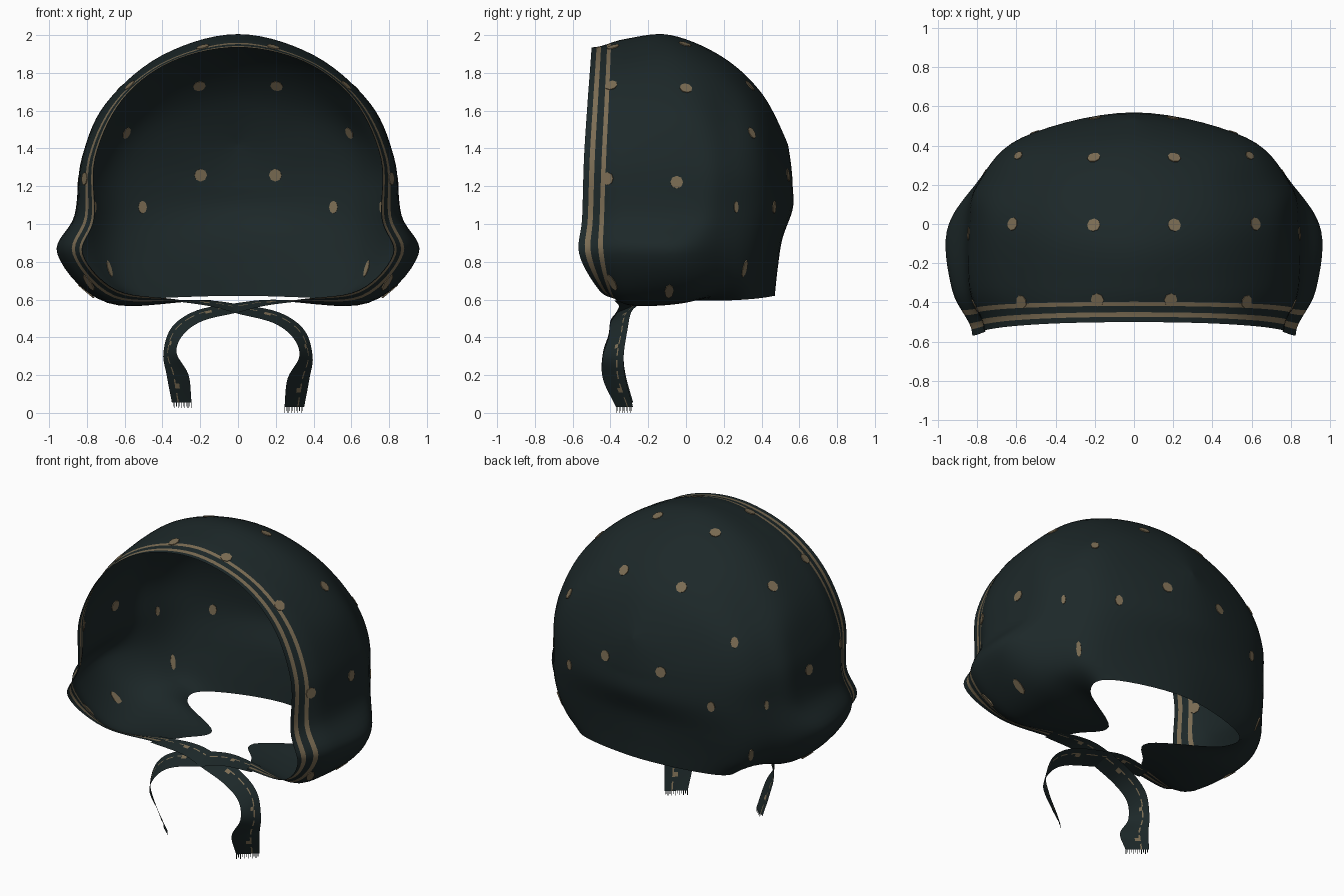
import bpy
import bmesh
from mathutils import Matrix, Vector
from mathutils.bvhtree import BVHTree

if "Cube" in bpy.data.objects:
    bpy.data.objects.remove(bpy.data.objects["Cube"], do_unlink=True)


def make_material(name, rgb):
    mat = bpy.data.materials.new(name)
    mat.use_nodes = True
    mat.diffuse_color = (*rgb, 1)
    mat.node_tree.nodes["Principled BSDF"].inputs["Base Color"].default_value = (*rgb, 1)
    return mat


cloth = make_material("dark teal cloth", (0.012, 0.021, 0.022))
tan = make_material("tan print", (0.2, 0.152, 0.088))


def finish(bm, name, smooth=True):
    mesh = bpy.data.meshes.new(name)
    for face in bm.faces:
        face.smooth = smooth
    bm.to_mesh(mesh)
    bm.free()
    mesh.materials.append(cloth)
    mesh.materials.append(tan)
    obj = bpy.data.objects.new(name, mesh)
    bpy.context.collection.objects.link(obj)
    return obj


def spline(points, u):
    """Smooth curve through points[1:-1]; the end points only steer it."""
    i = min(int(u), len(points) - 4)
    f = u - i
    a, b, c, d = points[i:i + 4]
    return (b * 2 + (c - a) * f + (a * 2 - b * 5 + c * 4 - d) * f ** 2
            + (b * 3 - a - c * 3 + d) * f ** 3) / 2


def mirrored(p):
    return Vector((-p.x, p.y, p.z))


def grid_faces(bm, rows, is_tan):
    for i in range(len(rows) - 1):
        for j in range(len(rows[i]) - 1):
            face = bm.faces.new((rows[i][j], rows[i][j + 1], rows[i + 1][j + 1], rows[i + 1][j]))
            face.material_index = int(is_tan(i, j))


# Half arches of the hood, front rim to back seam, each from crown to neck edge
arches = [
    [(0, -.5, 1.935), (.35, -.505, 1.86), (.61, -.52, 1.66), (.755, -.54, 1.35),
     (.76, -.55, 1.03), (.82, -.565, .84), (.64, -.46, .65), (.32, -.37, .6)],
    [(0, -.32, 1.98), (.4, -.32, 1.87), (.68, -.32, 1.64), (.82, -.33, 1.35),
     (.85, -.34, 1.05), (.92, -.34, .84), (.68, -.31, .585), (.25, -.22, .592)],
    [(0, -.08, 2), (.4, -.05, 1.89), (.7, 0, 1.63), (.82, 0, 1.35),
     (.86, 0, 1.05), (.95, -.04, .84), (.7, 0, .6), (.15, -.05, .597)],
    [(0, .2, 1.88), (.38, .2, 1.79), (.65, .2, 1.56), (.78, .2, 1.32),
     (.8, .2, 1.08), (.81, .19, .85), (.7, .2, .68), (.5, .2, .595)],
    [(0, .41, 1.68), (.3, .41, 1.6), (.5, .41, 1.46), (.57, .43, 1.28),
     (.57, .44, 1.08), (.57, .41, .88), (.55, .38, .72), (.48, .37, .605)],
    [(0, .54, 1.42), (0, .55, 1.36), (0, .56, 1.28), (0, .565, 1.2),
     (0, .565, 1.08), (0, .51, .92), (0, .485, .76), (0, .47, .62)],
]
arches = [[Vector(p) for p in arch] for arch in arches]
# The rim leaves straight forward; the back seam is smooth across the middle
arches.insert(0, [Vector((b.x, 2 * a.y - b.y, b.z)) for a, b in zip(arches[0], arches[1])])
arches.append([mirrored(p) for p in arches[-2]])


def hood_point(s, t):
    arch = [spline([a[k] for a in arches], s) for k in range(len(arches[0]))]
    arch = [mirrored(arch[1])] + arch + [arch[-1] * 2 - arch[-2]]
    return spline(arch, t)


# Hood shell: extra rows near the rim carry the two printed bands
steps = 7
rim_rows = [0, .15, .29, .48, .6]
rows_s = rim_rows + [i / steps for i in range(5, 5 * steps + 1)]
bm = bmesh.new()
rows = []
for s in rows_s:
    half = [hood_point(s, k / steps) for k in range(7 * steps + 1)]
    full = [mirrored(p) for p in reversed(half[1:])] + half
    rows.append([bm.verts.new(p) for p in full])
grid_faces(bm, rows, lambda i, j: i in (1, 3))
bmesh.ops.remove_doubles(bm, verts=bm.verts, dist=0.0005)
bmesh.ops.recalc_face_normals(bm, faces=bm.faces)
tree = BVHTree.FromBMesh(bm)
finish(bm, "hood_shell")

# Printed dots: thin plates pressed through the shell, seen inside and out;
# each group has its own width and length
dot_groups = [
    (1, 1, [(.21, 0, 1.97), (.62, 0, 1.72), (.83, -.05, 1.22), (.21, .36, 1.75),
            (.2, .55, 1.26), (.19, -.39, 1.95), (.57, -.395, 1.73), (.81, -.415, 1.24)]),
    (.7, 1, [(.6, .36, 1.49), (.5, .45, 1.09)]),
    (.4, .9, [(.8, .29, 1.09)]),
    (.45, 1.4, [(.67, .3, .77)]),
    (.7, 1.6, [(.8, -.4, .68), (.79, -.09, .66)]),
]
bm = bmesh.new()
for width, length, dots in dot_groups:
    for p in [Vector(d) for d in dots] + [mirrored(Vector(d)) for d in dots]:
        spot, normal, _, _ = tree.find_nearest(p)
        # Local y follows the upward direction on the surface
        place = normal.to_track_quat("Z", "Y").to_matrix().to_4x4()
        place.translation = spot
        place = place @ Matrix.Diagonal((width, length, 1, 1))
        bmesh.ops.create_cone(bm, cap_ends=True, segments=8, radius1=.034,
                              radius2=.034, depth=.008, matrix=place)
for face in bm.faces:
    face.material_index = 1
finish(bm, "printed_dots", smooth=False)

# Chin ties: ribbon centres with half-width vectors, crossing under the chin
tie_path = [
    ((-.36, -.33, .595), (0, .05, 0)), ((-.15, -.3, .58), (0, .055, .015)),
    ((0, -.31, .55), (0, .06, .025)), ((.2, -.345, .505), (.015, .055, .028)),
    ((.32, -.36, .42), (.03, .05, .02)), ((.36, -.385, .3), (.035, .055, 0)),
    ((.32, -.38, .18), (.058, .06, 0)), ((.298, -.325, .03), (.052, .045, 0)),
]
columns = [-1, -.5, 0, .3, .42, 1]


def extended(points):
    return [points[0] * 2 - points[1]] + points + [points[-1] * 2 - points[-2]]


def build_tie(name, side, lift):
    centres = extended([Vector(c) for c, _ in tie_path])
    widths = extended([Vector(w) for _, w in tie_path])
    bm = bmesh.new()
    rows = []
    count = (len(tie_path) - 1) * 6
    for i in range(count + 1):
        c, w = spline(centres, i / 6), spline(widths, i / 6)
        c.z += lift * i / count
        points = [c + w * k for k in columns]
        rows.append([bm.verts.new((p.x * side, p.y, p.z)) for p in points])
    # Broken printed line with a few wider spots
    grid_faces(bm, rows, lambda i, j: (j == 3 and i % 3 > 0) or (j == 2 and i % 11 == 5))
    # Frayed end threads
    threads = 12
    for k in range(threads):
        a = c + w * (2 * k / threads - 1)
        b = a + w * .06
        drop = Vector((0, 0, -.03 + .01 * (k % 2)))
        quad = [a, b, b + drop, a + drop]
        bm.faces.new([bm.verts.new((p.x * side, p.y, p.z)) for p in quad])
    finish(bm, name)


build_tie("left_tie", 1, 0)
build_tie("right_tie", -1, .025)
